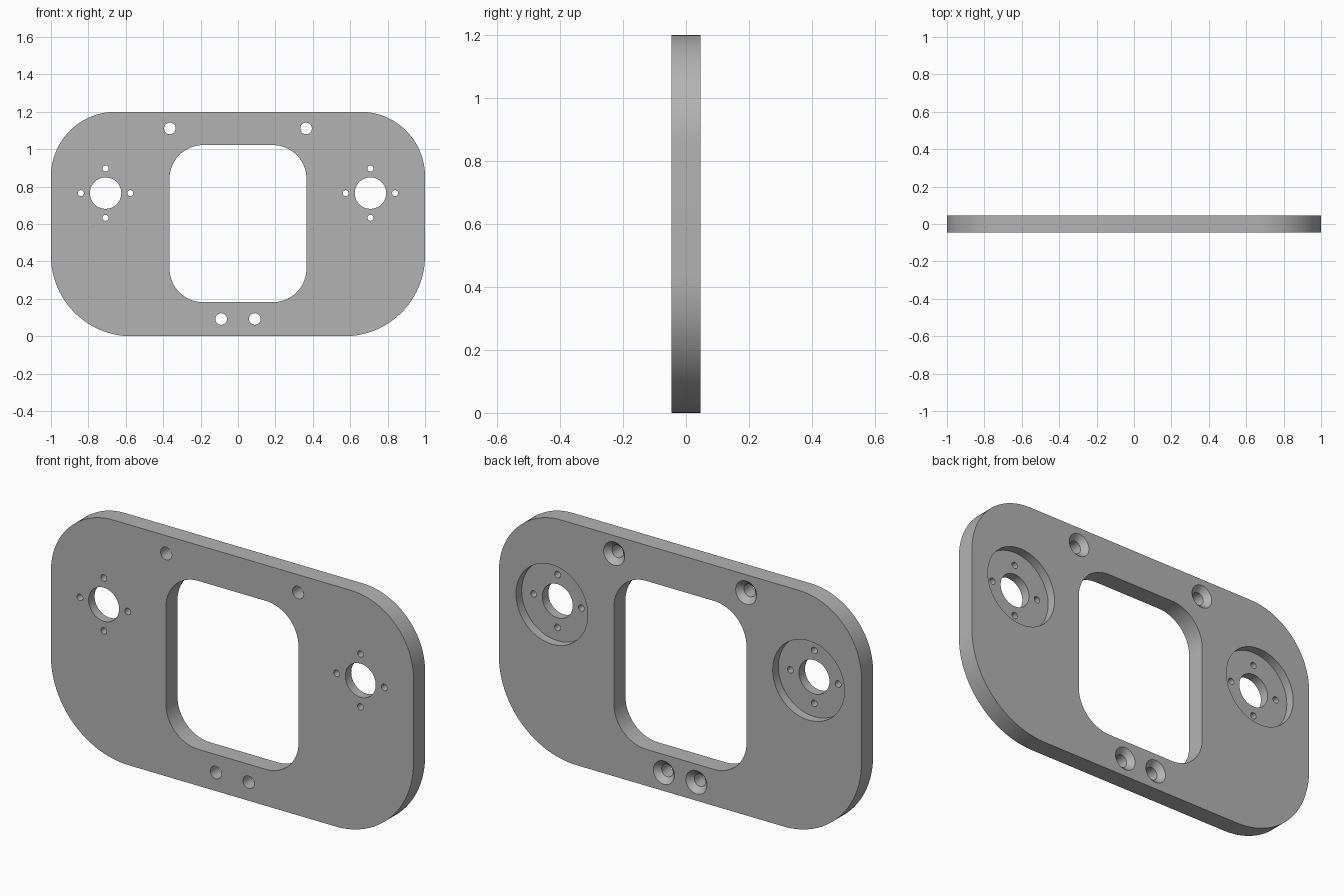
import bpy, bmesh
from math import cos, sin, pi, radians

if "Cube" in bpy.data.objects:
    bpy.data.objects.remove(bpy.data.objects["Cube"])

HALF = 0.046          # half the plate thickness

grey = bpy.data.materials.new("machined_grey")
grey.use_nodes = True
colour = (0.45, 0.45, 0.45, 1)
grey.diffuse_color = colour
grey.node_tree.nodes["Principled BSDF"].inputs["Base Color"].default_value = colour


def loft(name, rings):
    """Solid through matching rings, given as (y, [(x, z), ...])."""
    bm = bmesh.new()
    loops = [[bm.verts.new((x, y, z)) for x, z in pts] for y, pts in rings]
    for a, b in zip(loops, loops[1:]):
        for i in range(len(a)):
            j = (i + 1) % len(a)
            bm.faces.new((a[i], a[j], b[j], b[i]))
    bm.faces.new(loops[0])
    bm.faces.new(loops[-1])
    bmesh.ops.recalc_face_normals(bm, faces=bm.faces)
    mesh = bpy.data.meshes.new(name)
    bm.to_mesh(mesh)
    bm.free()
    mesh.materials.append(grey)
    obj = bpy.data.objects.new(name, mesh)
    bpy.context.collection.objects.link(obj)
    return obj


def rounded(half_width, low, high, r_low, r_high, steps=24):
    """Rectangle outline with separate lower and upper corner radii."""
    corners = ((1, high, r_high, 0), (-1, high, r_high, 90),
               (-1, low, r_low, 180), (1, low, r_low, 270))
    pts = []
    for side, z, r, start in corners:
        cx = side * (half_width - r)
        cz = z - r if z == high else z + r
        for i in range(steps + 1):
            a = radians(start + 90 * i / steps)
            pts.append((cx + r * cos(a), cz + r * sin(a)))
    return pts


def circle(x, z, r, n=48):
    return [(x + r * cos(2 * pi * i / n), z + r * sin(2 * pi * i / n)) for i in range(n)]


def round_cutter(name, x, z, profile):
    """Turned cutter from (y, radius) pairs."""
    return loft(name, [(y, circle(x, z, r)) for y, r in profile])


# Plate with unequal corner radii
outline = rounded(1, 0, 1.2, 0.43, 0.345)
plate = loft("mounting_plate", [(-HALF, outline), (HALF, outline)])

# Central window
window = rounded(0.366, 0.182, 1.022, 0.18, 0.18)
cutters = [loft("window_cutter", [(-0.1, window), (0.1, window)])]

for side in (-1, 1):
    # Motor seat: stepped bore with a rear recess, ringed by four small holes
    x, z = side * 0.708, 0.765
    floor = 0.001
    cutters.append(round_cutter("motor_seat_cutter", x, z,
                                [(-0.1, 0.084), (floor, 0.084), (floor, 0.198), (0.1, 0.198)]))
    for dx, dz in ((1, 0), (-1, 0), (0, 1), (0, -1)):
        cutters.append(round_cutter("small_hole_cutter", x + dx * 0.132, z + dz * 0.132,
                                    [(-0.1, 0.016), (0.02, 0.016)]))
    # Screw holes countersunk from the back
    for sx, sz in ((0.364, 1.111), (0.09, 0.092)):
        cutters.append(round_cutter("screw_hole_cutter", side * sx, sz,
                                    [(-0.1, 0.031), (HALF - 0.027, 0.031),
                                     (HALF, 0.058), (0.1, 0.058)]))

# Cut all openings, then remove the cutters
bpy.context.view_layer.objects.active = plate
plate.select_set(True)
for cutter in cutters:
    cutter.hide_render = True
    cut = plate.modifiers.new("cut", "BOOLEAN")
    cut.operation = "DIFFERENCE"
    cut.solver = "EXACT"
    cut.object = cutter
    bpy.ops.object.modifier_apply(modifier=cut.name)
    bpy.data.objects.remove(cutter)

bpy.ops.object.shade_smooth_by_angle(angle=radians(30))
